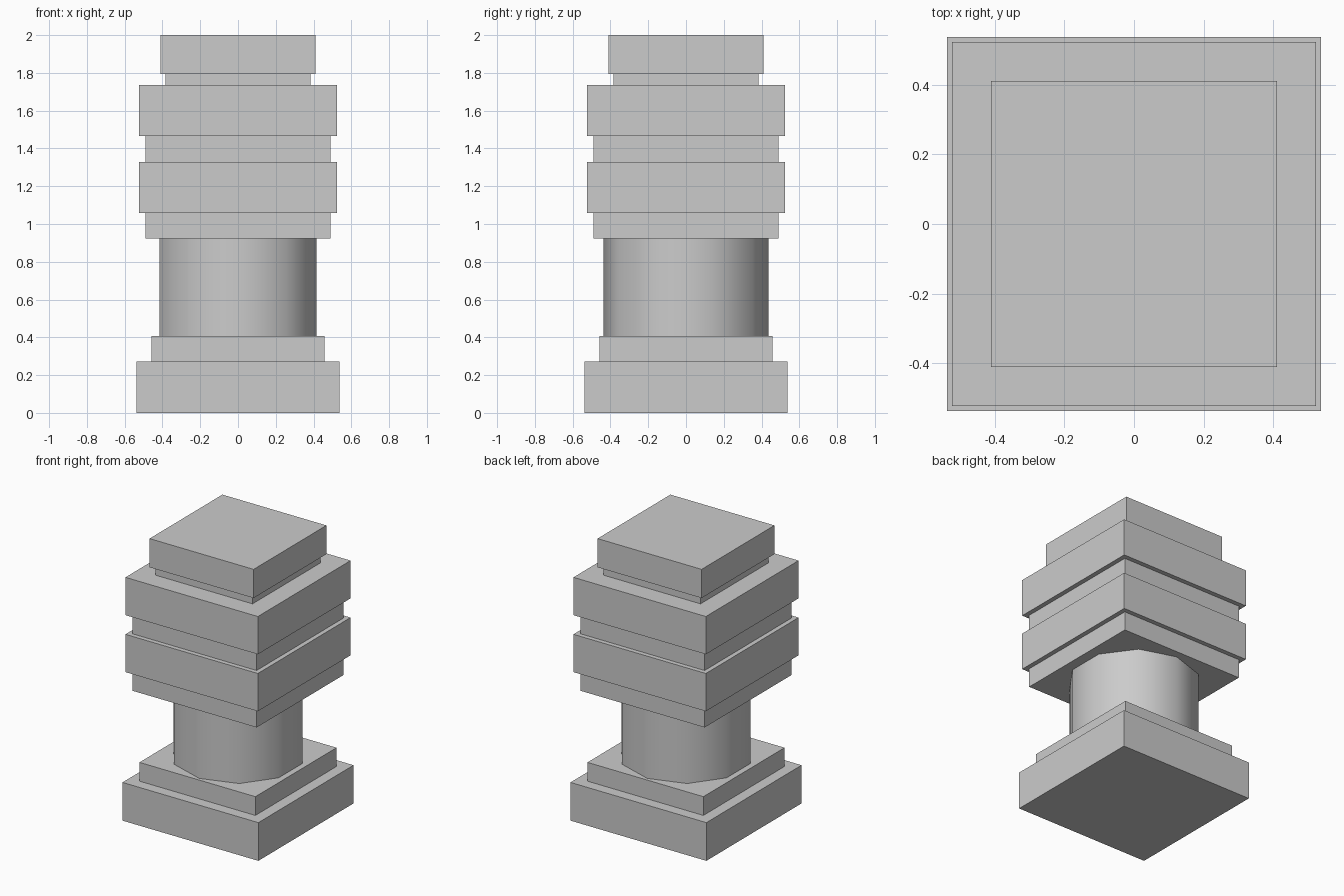
import bpy
import math

if "Cube" in bpy.data.objects:
    bpy.data.objects.remove(bpy.data.objects["Cube"])


def block(name, half, z0, z1):
    """Square block centred on the axis, from z0 to z1."""
    bpy.ops.mesh.primitive_cube_add(size=1, location=(0, 0, (z0 + z1) / 2))
    ob = bpy.context.object
    ob.name = name
    ob.scale = (2 * half, 2 * half, z1 - z0)
    bpy.ops.object.transform_apply(location=False, rotation=False, scale=True)
    return ob


# Stepped foot
block("base", 0.537, 0.0, 0.273)
block("base_step", 0.458, 0.273, 0.407)

# Ten-sided drum, smooth sides, embedded in the blocks above and below
z0, z1 = 0.2, 1.0
bpy.ops.mesh.primitive_cylinder_add(vertices=10, radius=0.437, depth=z1 - z0,
                                    location=(0, 0, (z0 + z1) / 2))
bpy.context.object.name = "drum"
bpy.ops.object.shade_smooth_by_angle(angle=math.radians(40))

# Two repeated tiers: narrow band under a wide slab
for i, z in enumerate((0.922, 1.329)):
    block(f"tier_band_{i + 1}", 0.490, z, z + 0.137)
    block(f"tier_slab_{i + 1}", 0.523, z + 0.137, z + 0.407)

# Recessed collar and cap
block("collar", 0.384, 1.736, 1.795)
block("cap", 0.411, 1.795, 2.0)
